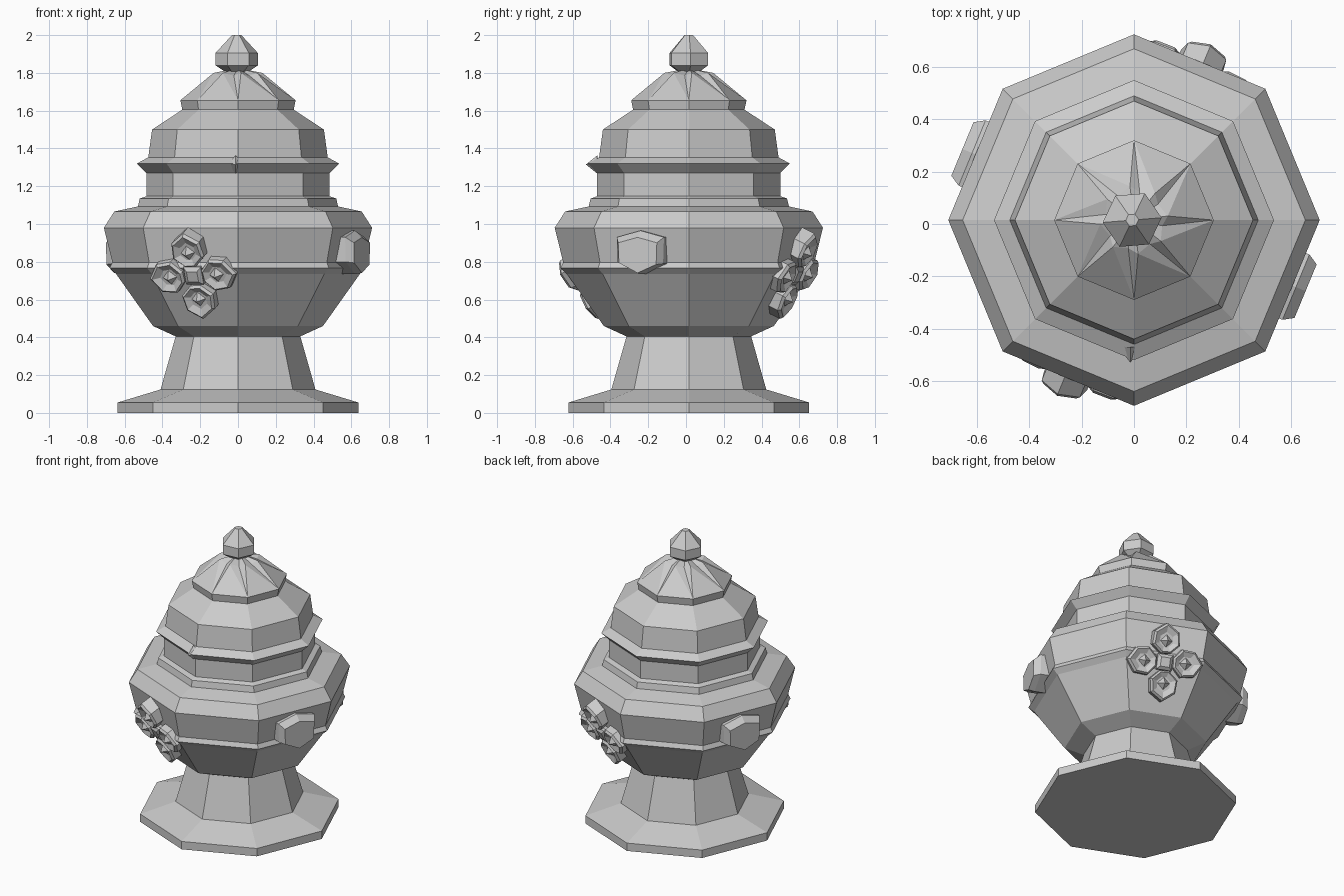
import bpy, bmesh, math
from mathutils import Vector, Matrix

if "Cube" in bpy.data.objects:
    bpy.data.objects.remove(bpy.data.objects["Cube"], do_unlink=True)

stone = bpy.data.materials.new("grey_stone")
stone.use_nodes = True
grey = (0.6, 0.6, 0.6, 1)
stone.diffuse_color = grey
stone.node_tree.nodes["Principled BSDF"].inputs["Base Color"].default_value = grey

SIDES = 8
CENTRE = Vector((0, 0.015, 0))


def finish(name, bm, matrix=None):
    bmesh.ops.recalc_face_normals(bm, faces=bm.faces)
    if matrix:
        bm.transform(matrix)
    mesh = bpy.data.meshes.new(name)
    bm.to_mesh(mesh)
    bm.free()
    mesh.materials.append(stone)
    obj = bpy.data.objects.new(name, mesh)
    bpy.context.collection.objects.link(obj)
    return obj


def loft(bm, loops):
    """Skin a stack of closed loops and cap both ends."""
    rings = [[bm.verts.new(p) for p in loop] for loop in loops]
    for a, b in zip(rings, rings[1:]):
        n = len(a)
        for i in range(n):
            j = (i + 1) % n
            bm.faces.new((a[i], a[j], b[j], b[i]))
    bm.faces.new(rings[0][::-1])
    bm.faces.new(rings[-1])


def polar(r, angle, z):
    return Vector((r * math.cos(angle), r * math.sin(angle), z))


def turned(name, profile, sides=SIDES, twist=0.0, centre=CENTRE):
    bm = bmesh.new()
    loft(bm, [[polar(r, twist + math.tau * i / sides, z) for i in range(sides)]
              for r, z in profile])
    return finish(name, bm, Matrix.Translation(centre))


def on_side(angle, distance, z, tilt=0.0):
    """Frame whose X runs along a side, Y up it and Z out of it."""
    a = math.radians(angle)
    out = Vector((math.cos(a), math.sin(a), 0))
    along = Vector((-out.y, out.x, 0))
    t = math.radians(tilt)
    normal = out * math.cos(t) - Vector((0, 0, math.sin(t)))
    up = normal.cross(along)
    rot = Matrix((along, up, normal)).transposed().to_4x4()
    return Matrix.Translation(CENTRE + out * distance + Vector((0, 0, z))) @ rot


# Foot, bowl and lid
turned("pedestal", [(.637, 0), (.637, .055), (.41, .124), (.33, .405)])
turned("bowl", [(.33, .405), (.45, .46), (.645, .735), (.68, .767), (.665, .797),
                (.71, .98), (.655, 1.066), (.53, 1.093), (.52, 1.135), (.485, 1.147)])
turned("lid", [(.485, 1.147), (.485, 1.27), (.535, 1.32), (.475, 1.353),
               (.455, 1.5), (.295, 1.605), (.305, 1.655)])

# Pleated cap: each panel ends in a small step beside the next one
bm = bmesh.new()
cap = []
for i in range(SIDES):
    a = math.tau * i / SIDES
    low = bm.verts.new(polar(.305, a, 1.655))
    sunk = bm.verts.new(polar(.11, a - .2, 1.785))
    raised = bm.verts.new(polar(.13, a + .12, 1.80))
    cap.append((low, sunk, raised))
for i, (low, sunk, raised) in enumerate(cap):
    next_low, next_sunk, _ = cap[(i + 1) % SIDES]
    bm.faces.new((low, raised, sunk))
    bm.faces.new((low, next_low, raised))
    bm.faces.new((next_low, next_sunk, raised))
peak = bm.verts.new((0, 0, 1.825))
crown = [v for _, sunk, raised in cap for v in (sunk, raised)]
for i, v in enumerate(crown):
    bm.faces.new((v, crown[(i + 1) % len(crown)], peak))
finish("pleated_cap", bm, Matrix.Translation(CENTRE))

turned("finial", [(.06, 1.805), (.113, 1.84), (.113, 1.905), (.025, 2.0)], 6, .08,
       Vector((-.007, .015, 0)))

# Stud on the lid rim
bm = bmesh.new()
bmesh.ops.create_cone(bm, segments=4, radius1=.048, radius2=0, depth=.06, cap_ends=True)
finish("rim_stud", bm, on_side(-91.5, .515, 1.315))

# Four-petalled flowers, each petal with a raised pyramid in a sunken bed
PETAL = [(0, .115), (.08, .06), (.09, -.025), (.03, -.08)]
OUTLINE = PETAL + [(-x, y) for x, y in PETAL[:0:-1]]


def petal(bm, turn):
    def ring(scale, z):
        return [turn @ Vector((x * scale, y * scale + .135, z)) for x, y in OUTLINE]
    loft(bm, [ring(1, -.07), ring(1, .015), ring(.86, .03), ring(.5, .012)])
    base = [bm.verts.new(turn @ Vector((x * .042, .135 + y * .042, .01)))
            for x, y in ((1, 0), (0, 1), (-1, 0), (0, -1))]
    tip = bm.verts.new(turn @ Vector((0, .135, .05)))
    for i in range(4):
        bm.faces.new((base[i], base[(i + 1) % 4], tip))
    bm.faces.new(base[::-1])


for place, angle in (("front", -112.5), ("back", 67.5)):
    bm = bmesh.new()
    for k in range(4):
        petal(bm, Matrix.Rotation(k * math.pi / 2 + .06, 4, "Z"))
    loft(bm, [[(x * s, y * s, z) for x, y in ((1, 1), (-1, 1), (-1, -1), (1, -1))]
              for s, z in ((.05, -.05), (.05, .01), (.03, .025))])
    finish(place + "_flower", bm, on_side(angle, .607, .73, 25))

# Faceted shield bosses on the two sides
SHIELD = [(0, .115), (.135, .08), (.13, -.06), (0, -.115), (-.13, -.05), (-.135, .08)]
for place, angle in (("left", -22.5), ("right", 157.5)):
    bm = bmesh.new()
    loft(bm, [[(x * s, y * s - d, z) for x, y in SHIELD]
              for s, d, z in ((1, 0, -.07), (1, 0, .035), (.82, .015, .075))])
    finish(place + "_boss", bm, on_side(angle, .635, .85))
